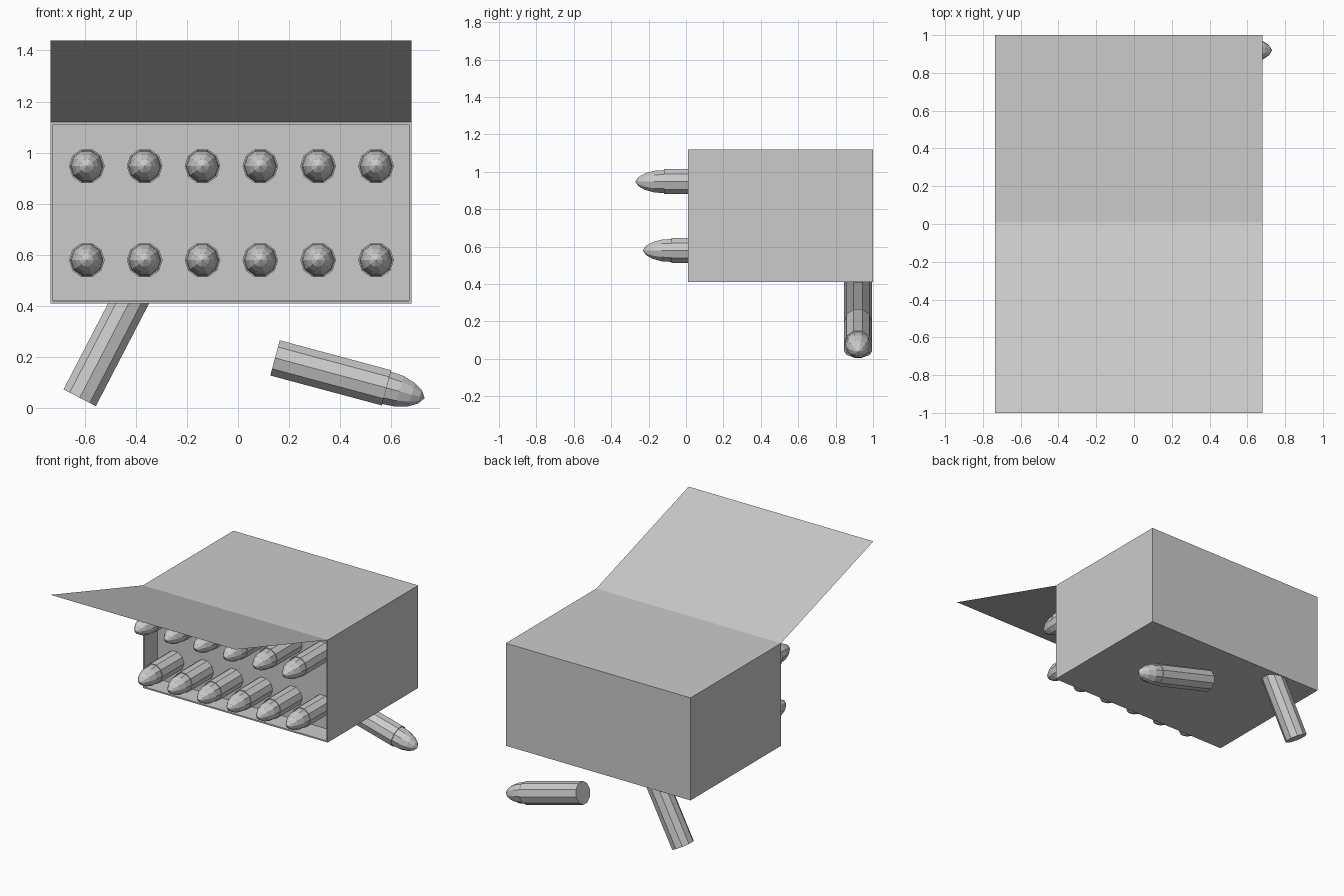
import bpy, bmesh, math
from mathutils import Vector

if "Cube" in bpy.data.objects:
    bpy.data.objects.remove(bpy.data.objects["Cube"])

grey = bpy.data.materials.new("plain grey")
grey.diffuse_color = (0.6, 0.6, 0.6, 1)
grey.use_nodes = True
grey.node_tree.nodes["Principled BSDF"].inputs["Base Color"].default_value = grey.diffuse_color


def add_object(name, bm):
    mesh = bpy.data.meshes.new(name)
    bm.to_mesh(mesh)
    bm.free()
    mesh.materials.append(grey)
    ob = bpy.data.objects.new(name, mesh)
    bpy.context.collection.objects.link(ob)
    return ob


# Box limits and the open front
X0, X1, Y0, Y1, Z0, Z1 = -0.735, 0.68, 0.01, 1.0, 0.41, 1.12
WALL, RECESS = 0.014, 0.145

# Carton: a block whose front is inset to a thin rim and pushed in
bm = bmesh.new()
bmesh.ops.create_cube(bm, size=1)
for v in bm.verts:
    v.co = ((X0 + X1) / 2 + v.co.x * (X1 - X0),
            (Y0 + Y1) / 2 + v.co.y * (Y1 - Y0),
            (Z0 + Z1) / 2 + v.co.z * (Z1 - Z0))
bm.normal_update()
front = min(bm.faces, key=lambda f: f.normal.y)
bmesh.ops.inset_individual(bm, faces=[front], thickness=WALL, depth=0)
bmesh.ops.inset_individual(bm, faces=[front], thickness=0.0005, depth=-RECESS)
add_object("carton", bm)

# Open lid flap: a single sheet hinged on the top front edge
bm = bmesh.new()
corners = [(X0, Y0, Z1), (X0, -1.0, 1.44), (X1, -1.0, 1.44), (X1, Y0, Z1)]
bm.faces.new([bm.verts.new(c) for c in corners])
bm.normal_update()
add_object("lid_flap", bm)

# Cartridge profile: (radius factor, distance from base)
SIDES, LENGTH = 10, 0.607
PROFILE = [(1.0, 0), (1.0, 0.452), (0.92, 0.452), (0.87, 0.505),
           (0.66, 0.555), (0.38, 0.588)]


def cartridge(name, base, direction, radius):
    bm = bmesh.new()
    rings = []
    for factor, h in PROFILE:
        rings.append([bm.verts.new((radius * factor * math.cos(2 * math.pi * i / SIDES),
                                    radius * factor * math.sin(2 * math.pi * i / SIDES), h))
                      for i in range(SIDES)])
    for low, high in zip(rings, rings[1:]):
        for i in range(SIDES):
            j = (i + 1) % SIDES
            bm.faces.new((low[i], low[j], high[j], high[i]))
    bm.faces.new(rings[0][::-1])
    point = bm.verts.new((0, 0, LENGTH))
    for i in range(SIDES):
        bm.faces.new((rings[-1][i], rings[-1][(i + 1) % SIDES], point))
    bm.normal_update()
    ob = add_object(name, bm)
    ob.rotation_mode = 'QUATERNION'
    ob.rotation_quaternion = Vector(direction).to_track_quat('Z', 'Y')
    ob.location = base


# Two rows of packed cartridges pointing out of the front
for row, z, tip_y in (("upper", 0.947, -0.272), ("lower", 0.579, -0.232)):
    for i in range(6):
        x = -0.592 + i * 0.2265
        cartridge(f"{row}_cartridge_{i + 1}", (x, tip_y + LENGTH, z), (0, -1, 0), 0.07)

# Two loose cartridges: one lying on the ground, one leaning up into the box
cartridge("lying_cartridge", (0.145, 0.92, 0.196), (0.966, 0, -0.259), 0.075)
cartridge("leaning_cartridge", (-0.62, 0.92, 0.04), (0.46, 0, 0.888), 0.075)
